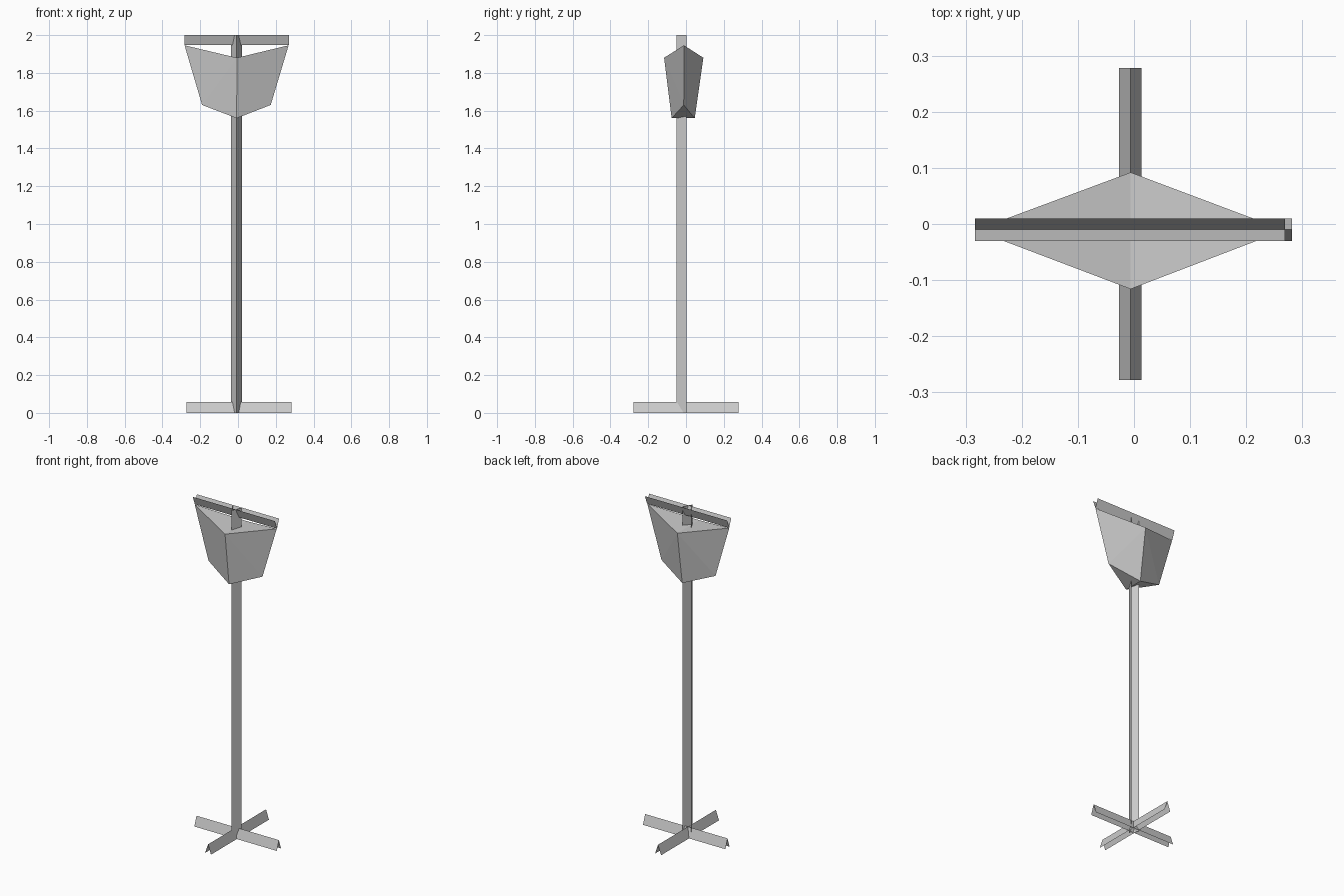
import bpy
import bmesh
from mathutils import Vector

cube = bpy.data.objects.get("Cube")
if cube:
    bpy.data.objects.remove(cube)

grey = bpy.data.materials.new("light_grey")
grey.use_nodes = True
GREY = (0.6, 0.6, 0.6, 1)
grey.diffuse_color = GREY
grey.node_tree.nodes["Principled BSDF"].inputs["Base Color"].default_value = GREY


def finish(name, bm):
    mesh = bpy.data.meshes.new(name)
    bm.to_mesh(mesh)
    bm.free()
    mesh.materials.append(grey)
    obj = bpy.data.objects.new(name, mesh)
    bpy.context.collection.objects.link(obj)
    return obj


def angle_bar(name, wing_a, ridge, wing_b, sweep):
    """Open folded strip: a three-point section swept along a vector."""
    bm = bmesh.new()
    start = [bm.verts.new(p) for p in (wing_a, ridge, wing_b)]
    end = [bm.verts.new(v.co + Vector(sweep)) for v in start]
    for i in range(2):
        bm.faces.new((start[i], start[i + 1], end[i + 1], end[i]))
    return finish(name, bm)


# Crossed feet, folded with the ridge up
angle_bar("foot_across", (-0.272, -0.03, 0), (-0.272, -0.01, 0.058),
          (-0.272, 0.01, 0), (0.554, 0, 0))
angle_bar("foot_lengthwise", (0.013, -0.278, 0), (-0.006, -0.278, 0.058),
          (-0.027, -0.278, 0), (0, 0.556, 0))

# Pole, folded with the ridge to the front
angle_bar("pole", (-0.036, 0.002, 0), (-0.007, -0.05, 0),
          (0.021, 0.002, 0), (0, 0, 2))

# Top rail, folded as an upward-opening channel
angle_bar("top_rail", (-0.283, 0.01, 2), (-0.283, -0.01, 1.947),
          (-0.283, -0.03, 2), (0.552, 0, 0))

# Tapered diamond head, with top and bottom folded along the middle
bm = bmesh.new()
top = [bm.verts.new(p) for p in ((-0.283, -0.011, 1.946), (-0.006, -0.116, 1.88),
                                 (0.268, -0.011, 1.946), (-0.006, 0.092, 1.88))]
low = [bm.verts.new(p) for p in ((-0.19, -0.012, 1.63), (-0.007, -0.076, 1.56),
                                 (0.173, -0.012, 1.63), (-0.007, 0.046, 1.56))]
for corner in (0, 2):
    bm.faces.new((top[1], top[corner], top[3]))
    bm.faces.new((low[1], low[corner], low[3]))
    for middle in (1, 3):
        bm.faces.new((top[corner], top[middle], low[corner]))
        bm.faces.new((top[middle], low[middle], low[corner]))
bmesh.ops.recalc_face_normals(bm, faces=bm.faces)
finish("head", bm)
